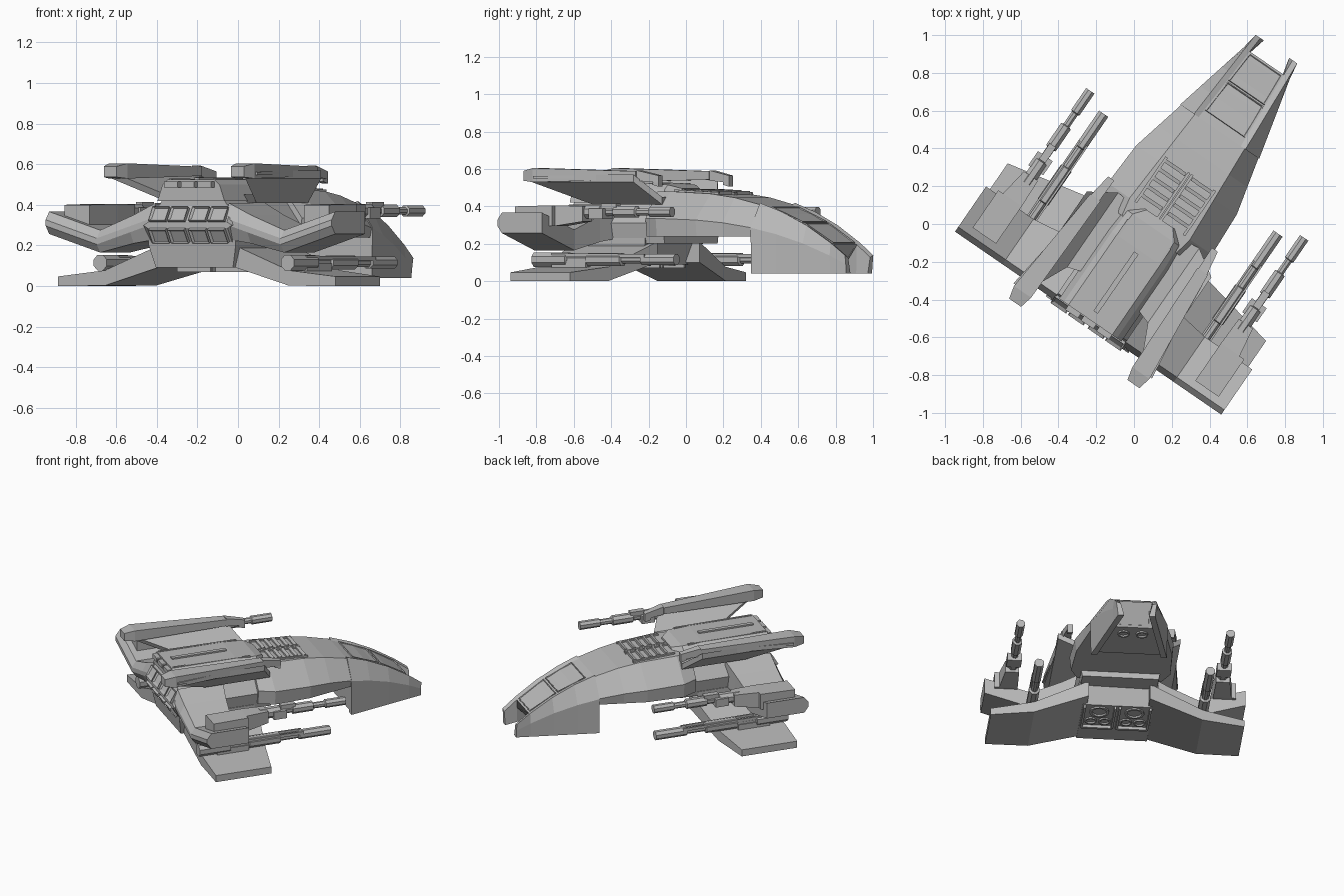
import bpy, bmesh, math
from mathutils import Matrix, Vector

if "Cube" in bpy.data.objects:
    bpy.data.objects.remove(bpy.data.objects["Cube"])

GRAY = (.48, .48, .48, 1)
material = bpy.data.materials.new("hull_gray")
material.use_nodes = True
material.diffuse_color = GRAY
material.node_tree.nodes["Principled BSDF"].inputs["Base Color"].default_value = GRAY

# The ship is built with its nose along local +y, then turned to its heading
HEADING = math.radians(-34.5)
CENTRE = (.08, -.055, 0)


def finish(name, bm, mirror):
    bmesh.ops.recalc_face_normals(bm, faces=bm.faces)
    mesh = bpy.data.meshes.new(name)
    bm.to_mesh(mesh)
    bm.free()
    mesh.materials.append(material)
    part = bpy.data.objects.new(name, mesh)
    bpy.context.scene.collection.objects.link(part)
    part.location = CENTRE
    part.rotation_euler.z = HEADING
    if mirror:
        part.modifiers.new("mirror", "MIRROR").use_mirror_merge = False


def loft(name, rings, mirror=False):
    """Skin a row of equal point rings and cap both ends."""
    bm = bmesh.new()
    rows = [[bm.verts.new(point) for point in ring] for ring in rings]
    for near, far in zip(rows, rows[1:]):
        for i in range(len(near)):
            bm.faces.new((near[i - 1], near[i], far[i], far[i - 1]))
    bm.faces.new(rows[0])
    bm.faces.new(rows[-1])
    finish(name, bm, mirror)


def symmetric(y, half, lean=0):
    """Full cross-section from its right half, listed from the bottom up."""
    right = [Vector((x, y, z)) for x, z in half]
    right[0].y += lean
    return right + [Vector((-p.x, p.y, p.z)) for p in reversed(right)]


def bar(name, start, end, width, height, taper=1, mirror=True):
    """Box-section bar between two centre points, optionally tapering."""
    rings = []
    for (x, y, z), scale in ((start, 1), (end, taper)):
        w, h = width * scale / 2, height * scale / 2
        rings.append([(x - w, y, z - h), (x + w, y, z - h), (x + w, y, z + h), (x - w, y, z + h)])
    loft(name, rings, mirror)


# Hull lines as rules along the length
def roof(y):
    return .48 - .22 * max(y, 0) ** 2.7


def beam(y):
    return .335 - .24 * max(y - .3, 0)


def crease(y):
    return .2 - .06 * max(y, 0)


def shoulder(y):
    return roof(y) * .7


def hull_section(y, floor, inset=0, lean=0):
    low = (beam(y) - inset - .01, floor)
    return symmetric(y, [low, (beam(y) - inset, shoulder(y)), (crease(y) - inset / 2, roof(y))], lean)


# Rear hull, arched middle hull and nose
stern_half = [(.25, .2), (.27, .31), (.18, .43)]
loft("rear_hull", [symmetric(y, stern_half) for y in (-.53, .1)])
loft("middle_hull", [hull_section(y, .24, inset) for y, inset in ((0, .05), (.1, 0), (.35, 0), (.5, 0), (.66, 0))])
loft("nose", [hull_section(y, .06, .015, lean) for y, lean in ((.66, 0), (.8, 0), (.95, 0), (1.1, -.1))])

# Cheek plates ending in the two nose prongs
cheek = []
for y in (.66, .8, .95, 1.1, 1.19):
    w, c, z = beam(y), crease(y), roof(y)
    cheek.append([(x, y, h) for x, h in (
        (w - .04, .04), (w, .04), (w + .005, shoulder(y)), (c + .005, z + .01), (c - .025, z))])
loft("nose_cheek", cheek, True)


# Framed panels on the nose
def panel(name, corners):
    normal = (corners[1] - corners[0]).cross(corners[3] - corners[0]).normalized()
    middle = sum(corners, Vector()) / 4
    loft(name, [[middle + (c - middle) * scale + normal * lift for c in corners]
                for scale, lift in ((1, -.01), (1, .006), (.95, .006), (.93, 0))])


def across(y, z, w):
    return [Vector((-w, y, z)), Vector((w, y, z))]


for rear, front in ((.71, .9), (.91, 1.09)):
    edges = [across(y, roof(y), crease(y) - .03) for y in (rear, front)]
    panel("nose_top_panel", edges[0] + edges[1][::-1])
panel("nose_front_panel", across(1.01, .07, -.1) + across(1.09, .18, .1))

# Grille of ribs behind the nose
for i in range(5):
    y = .14 + i * .055
    z = roof(y)
    bar("grille_rib", (.085, y, z), (.085, y + .02, z + .005), .13, .02)
for x in (.01, .155):
    bar("grille_rail", (x, .1, .48), (x, .39, .465), .015, .02)

# Raised dorsal deck with its ridge, edge strips and rear blocks
loft("dorsal_deck", [
    symmetric(y, [(.2 * s, .42), (.17 * s, .5 - drop), (.14 * s, .525 - drop)])
    for y, s, drop in ((-.55, 1, 0), (-.1, 1, 0), (.04, .95, .01), (.1, .6, .03))])
bar("deck_ridge", (0, -.5, .525), (0, -.12, .525), .028, .02, mirror=False)
bar("deck_edge_strip", (.132, -.54, .52), (.132, 0, .515), .015, .02)
for x in (-.1, 0, .1):
    bar("deck_rear_block", (x, -.58, .5), (x, -.53, .5), .08, .03, mirror=False)

# Upswept dorsal fins carrying long rails
loft("dorsal_fin", [
    [(x, rear, z), (x, front, z), (x, front, z + .04), (x, rear - .03, z + .04)]
    for x, rear, front, z in ((.17, -.33, .08, .41), (.26, -.36, .09, .41), (.4, -.66, 0, .53))], True)
bar("fin_rail_tail", (.38, -.63, .567), (.38, -.7, .563), .11, .075, .7)
bar("fin_rail", (.38, -.63, .567), (.345, 0, .565), .11, .075, .6)
bar("fin_rail_tip", (.345, 0, .565), (.333, .13, .545), .055, .055, .7)
bar("fin_rail_hook", (.333, .09, .53), (.333, .13, .52), .035, .03)
bar("fin_rail_trim", (.435, -.62, .555), (.365, -.1, .56), .02, .015)

# Belly with thruster bays
belly_half = [(.23, .09), (.26, .2), (.26, .23)]
loft("belly", [symmetric(y, belly_half, lean) for y, lean in ((-.54, .02), (-.02, -.06))])


def nozzle(name, x, y, z, radius):
    """Downward ring with a sunken centre."""
    circle = [Vector((math.cos(a), math.sin(a), 0)) for a in (math.tau * i / 12 for i in range(12))]
    loft(name, [[Vector((x, y, z + h)) + p * radius * s for p in circle]
                for s, h in ((1, .02), (1, -.01), (.75, -.01), (.65, .008))], True)


nozzle("belly_nozzle_large", .115, -.16, .09, .065)
nozzle("belly_nozzle_inner", .07, -.28, .09, .04)
nozzle("belly_nozzle_outer", .16, -.28, .09, .04)
nozzle("nose_nozzle", .06, .92, .06, .04)
for x in (.015, .215):
    bar("bay_side_wall", (x, -.35, .085), (x, -.09, .085), .015, .03)
bar("bay_rear_wall", (.115, -.36, .085), (.115, -.34, .085), .2, .03)

# Stern bulge with two tilted rows of windows
loft("stern_bulge", [symmetric(y, [(.24, .3 - h), (.265, .3), (.235, .3 + h)])
                     for y, h in ((-.58, .015), (-.53, .1))])
for side in (-1, 1):
    for x in (.063, .175):
        bm = bmesh.new()
        place = Matrix.Translation((x, -.56, .3 + side * .048))
        tilt = Matrix.Rotation(math.radians(-30 * side), 4, "X")
        bmesh.ops.create_cube(bm, size=1, matrix=place @ tilt @ Matrix.Diagonal((.1, .035, .078, 1)))
        bm.normal_update()
        pane = min(bm.faces, key=lambda face: face.normal.y)
        bmesh.ops.inset_individual(bm, faces=[pane], thickness=.013)
        bmesh.ops.translate(bm, verts=pane.verts, vec=(0, .012, 0))
        finish("stern_window", bm, True)

# Gull-shaped upper wing with a chevron trailing edge
upper_wing = []
for x in (.22, .35, .55, .7, .83, .855):
    z = .22 + .3 * abs(x - .55)
    h = .055 + .15 * max(.45 - x, 0)
    rear, front = -.57, -.28 + .2 * max(.5 - x, 0)
    upper_wing.append([(x, rear + .03, z - h), (x, rear, z - .015), (x, rear, z + .015),
                       (x, rear + .03, z + h), (x, front, z + h), (x, front, z - h)])
loft("upper_wing", upper_wing, True)

# Lower wing drooping from the belly, then running out flat
lower_wing = []
for x in (.2, .3, .55, .83):
    low = max(.1 - .28 * (x - .2), 0)
    high = low + .13 - .1 * x
    front = .06 - .21 * x
    lower_wing.append([(x, -.5, low), (x, front, low), (x, front, high), (x, -.5, high)])
loft("lower_wing", lower_wing, True)


# Cannons made of alternating sleeves and necks
def cannon(name, x, y, z, length, radius):
    circle = [Vector((math.cos(a), 0, math.sin(a))) for a in (math.tau * (i + .5) / 8 for i in range(8))]
    rings = []
    for i in range(5):
        sleeve = i % 2 == 0
        r = radius * (1 - .06 * i) * (1 if sleeve else .65)
        step = length * (.24 if sleeve else .14)
        rings += [[Vector((x, along, z)) + p * r for p in circle] for along in (y + .005, y + step)]
        y += step
    loft(name, rings, True)


cannon("lower_cannon", .56, -.53, .115, .92, .042)
cannon("upper_cannon", .687, -.15, .37, .6, .038)

# Wing pod and cannon fittings
bar("wing_pod", (.715, -.5, .345), (.715, -.26, .35), .15, .11)
bar("wing_pod_nose", (.7, -.26, .35), (.69, -.1, .36), .12, .11, .75)
bar("upper_cannon_clamp", (.687, -.06, .36), (.687, .03, .36), .095, .055)
bar("upper_cannon_sight", (.687, 0, .4), (.687, .1, .4), .04, .03)
bar("lower_cannon_mount", (.56, -.4, .08), (.56, -.18, .08), .06, .06)
for x in (.535, .585):
    bar("lower_cannon_rib", (x, -.4, .14), (x, .2, .135), .01, .02)
